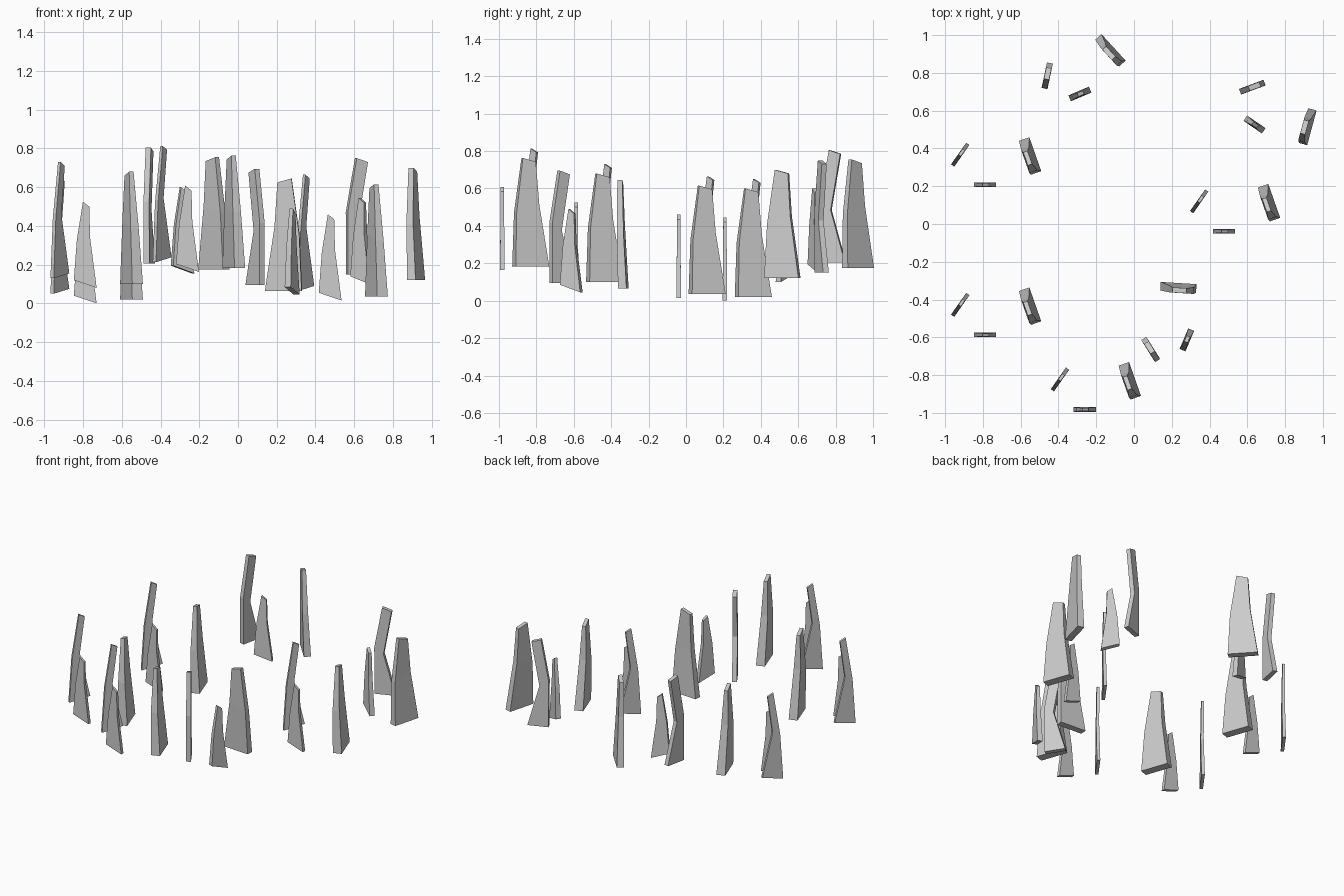
import bpy, bmesh
from mathutils import Matrix, Vector
from math import radians

if "Cube" in bpy.data.objects:
    bpy.data.objects.remove(bpy.data.objects["Cube"])

# Each blade: offset from clump origin, heading, and three rings (base, bend, tip).
# Ring: left edge (u, z), right edge (u, z), sideways shift, thickness.
WIDE = [(-.095, 0, .095, 0, 0), (-.045, .33, .083, .29, -.012), (-.03, .56, .043, .58, -.016)]
TALL = [(-.07, .03, .07, .055, 0), (-.05, .34, .0, .36, 0), (-.005, .63, .033, .61, 0)]
TALL_BENT = [(-.068, .03, .068, .03, 0), (-.07, .35, -.01, .31, 0), (-.02, .63, .042, .61, 0)]
SHORT = [(-.058, .02, .06, -.02, 0), (-.042, .23, .026, .24, 0), (-.011, .425, .022, .40, 0)]

# Thickness per ring for plain clumps and for turned clumps
PLAIN = [
    ("wide_blade", (0, 0), -70.6, WIDE, (.058, .044, .024)),
    ("tall_blade", (-.37, .007), 55, TALL, (.021, .019, .016)),
    ("short_blade", (-.24, -.152), 0, SHORT, (.025, .02, .017)),
]
TURNED = [
    ("wide_blade", (0, 0), -70.6, WIDE, (.045, .036, .027)),
    ("tall_blade", (-.36, .007), 55, TALL_BENT, (.032, .03, .028)),
    ("short_blade", (-.24, -.15), 0, SHORT, (.034, .028, .02)),
]

# Clumps: x, y, base height, turn
CLUMPS = [
    (-.55, .36, .02, 0), (-.55, -.435, .10, 0), (-.022, -.83, .183, 0), (.715, .113, .035, 0),
    (.235, -.335, .065, 67), (.92, .515, .12, -34.5), (-.125, .92, .175, 23),
]


def blade(name, matrix, rings, thick):
    """Loft a flat-sided blade through its four-cornered rings."""
    bm = bmesh.new()
    loops = []
    for (u0, z0, u1, z1, v), t in zip(rings, thick):
        corners = [(u0, v - t / 2, z0), (u1, v - t / 2, z1), (u1, v + t / 2, z1), (u0, v + t / 2, z0)]
        loops.append([bm.verts.new(matrix @ Vector(c)) for c in corners])
    for low, high in zip(loops, loops[1:]):
        for i in range(4):
            j = (i + 1) % 4
            bm.faces.new((low[i], low[j], high[j], high[i]))
    bm.faces.new(loops[0][::-1])
    bm.faces.new(loops[-1])
    bmesh.ops.recalc_face_normals(bm, faces=bm.faces)
    mesh = bpy.data.meshes.new(name)
    bm.to_mesh(mesh)
    bm.free()
    bpy.context.collection.objects.link(bpy.data.objects.new(name, mesh))


# Grass clumps, three blades each
for n, (x, y, z, turn) in enumerate(CLUMPS, 1):
    clump = Matrix.Translation((x, y, z)) @ Matrix.Rotation(radians(turn), 4, 'Z')
    for name, (ox, oy), heading, rings, thick in (TURNED if turn else PLAIN):
        local = Matrix.Translation((ox, oy, 0)) @ Matrix.Rotation(radians(heading), 4, 'Z')
        blade(f"{name}_{n}", clump @ local, rings, thick)
